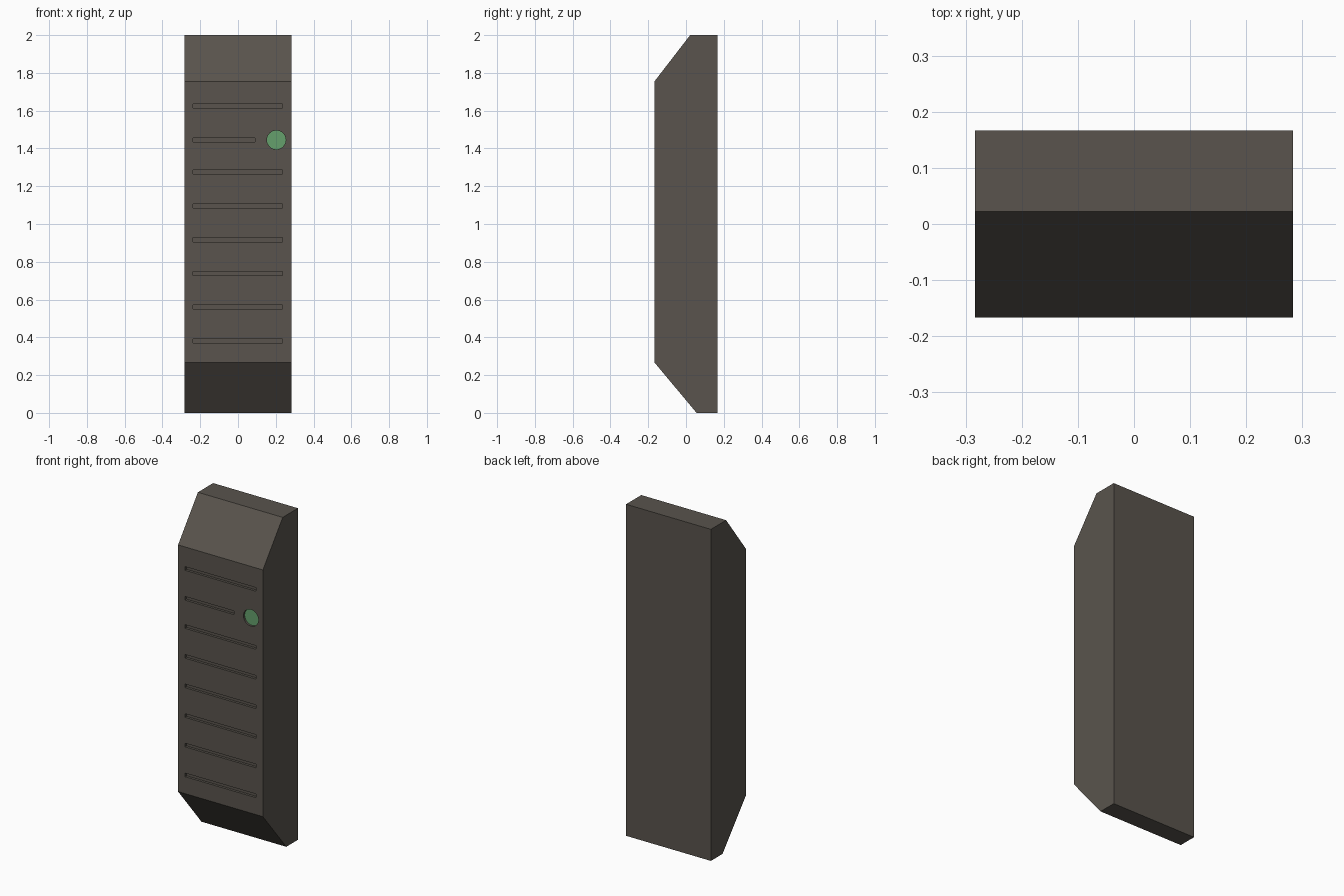
import bpy, bmesh
from math import radians
from mathutils import Matrix, Vector

if "Cube" in bpy.data.objects:
    bpy.data.objects.remove(bpy.data.objects["Cube"])

HALF_W, FRONT = 0.283, -0.167
SLOT_DEPTH, SLOT_H = 0.015, 0.022
BUTTON = (0.203, 1.445, 0.05)   # x, z, radius


def material(name, color):
    mat = bpy.data.materials.new(name)
    mat.diffuse_color = (*color, 1)
    mat.use_nodes = True
    mat.node_tree.nodes["Principled BSDF"].inputs["Base Color"].default_value = mat.diffuse_color
    return mat


def make_object(name, bm, mat):
    bmesh.ops.recalc_face_normals(bm, faces=bm.faces)
    mesh = bpy.data.meshes.new(name)
    bm.to_mesh(mesh)
    bm.free()
    mesh.materials.append(mat)
    obj = bpy.data.objects.new(name, mesh)
    bpy.context.collection.objects.link(obj)
    return obj


def add_box(bm, x0, x1, y0, y1, z0, z1):
    centre = Vector((x0 + x1, y0 + y1, z0 + z1)) / 2
    size = (x1 - x0, y1 - y0, z1 - z0, 1)
    bmesh.ops.create_cube(bm, size=1, matrix=Matrix.Translation(centre) @ Matrix.Diagonal(size))


def add_disc(bm, x, z, radius, y0, y1):
    place = Matrix.Translation((x, (y0 + y1) / 2, z)) @ Matrix.Rotation(radians(90), 4, 'X')
    bmesh.ops.create_cone(bm, cap_ends=True, segments=32, radius1=radius,
                          radius2=radius, depth=y1 - y0, matrix=place)


casing_mat = material("dark_casing", (0.10, 0.088, 0.074))
green_mat = material("green_button", (0.13, 0.35, 0.15))

# Casing: side profile with sloped top and bottom, extruded across the width
profile = [(0.167, 0), (0.167, 2), (0.022, 2), (FRONT, 1.755), (FRONT, 0.267), (0.056, 0)]
bm = bmesh.new()
side = bm.faces.new([bm.verts.new((-HALF_W, y, z)) for y, z in profile])
ext = bmesh.ops.extrude_face_region(bm, geom=[side])
moved = [v for v in ext["geom"] if isinstance(v, bmesh.types.BMVert)]
bmesh.ops.translate(bm, vec=(2 * HALF_W, 0, 0), verts=moved)
# Keep both end caps closed
bmesh.ops.holes_fill(bm, edges=bm.edges)
casing = make_object("casing", bm, casing_mat)

# Cutter: front slots (the second is short) and the button recess
bm = bmesh.new()
for i, z in enumerate((1.625, 1.445, 1.275, 1.095, 0.917, 0.738, 0.56, 0.38)):
    right = 0.09 if i == 1 else 0.236
    add_box(bm, -0.238, right, FRONT - 0.05, FRONT + SLOT_DEPTH, z - SLOT_H / 2, z + SLOT_H / 2)
add_disc(bm, *BUTTON, FRONT - 0.05, FRONT + SLOT_DEPTH)
cutter = make_object("slot_cutter", bm, casing_mat)
cutter.hide_render = True
cutter.hide_set(True)

cut = casing.modifiers.new("slots", 'BOOLEAN')
cut.operation = 'DIFFERENCE'
cut.solver = 'EXACT'
cut.object = cutter

# Green button sitting at the bottom of its recess
bm = bmesh.new()
add_disc(bm, *BUTTON, FRONT + SLOT_DEPTH - 0.003, FRONT + SLOT_DEPTH + 0.01)
make_object("button", bm, green_mat)
